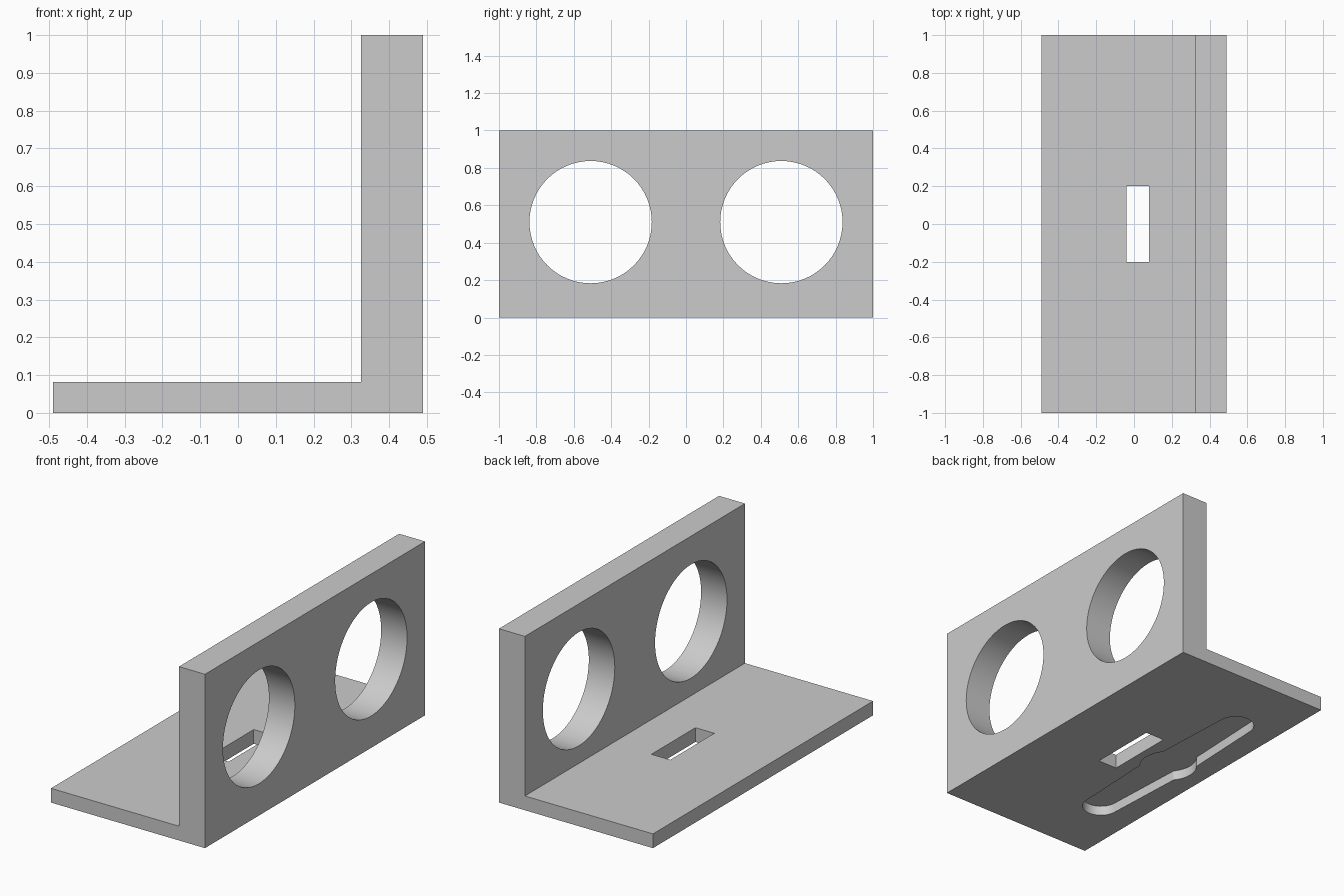
import bpy
import bmesh
from math import sin, cos, radians
from mathutils import Vector

cube = bpy.data.objects.get("Cube")
if cube:
    bpy.data.objects.remove(cube, do_unlink=True)

grey = bpy.data.materials.new("light grey")
grey.use_nodes = True
grey.diffuse_color = (0.6, 0.6, 0.6, 1)
grey.node_tree.nodes["Principled BSDF"].inputs["Base Color"].default_value = (0.6, 0.6, 0.6, 1)


def arc(cx, cy, r, start, end, steps):
    """Points on an arc, angles in degrees."""
    angles = [radians(start + (end - start) * i / steps) for i in range(steps + 1)]
    return [(cx + r * cos(a), cy + r * sin(a)) for a in angles]


def prism(name, outline, place, lo, hi):
    """Extrude a 2D outline from lo to hi; place(u, v, w) maps it to space."""
    bm = bmesh.new()
    base = bm.faces.new([bm.verts.new(place(u, v, lo)) for u, v in outline])
    shift = Vector(place(0, 0, hi)) - Vector(place(0, 0, lo))
    new = bmesh.ops.extrude_face_region(bm, geom=[base])["geom"]
    verts = [g for g in new if isinstance(g, bmesh.types.BMVert)]
    bmesh.ops.translate(bm, verts=verts, vec=shift)
    bmesh.ops.recalc_face_normals(bm, faces=bm.faces[:])
    mesh = bpy.data.meshes.new(name)
    bm.to_mesh(mesh)
    bm.free()
    mesh.materials.append(grey)
    obj = bpy.data.objects.new(name, mesh)
    bpy.context.collection.objects.link(obj)
    return obj


def along_x(u, v, w):
    return (w, u, v)


def along_y(u, v, w):
    return (u, w, v)


def along_z(u, v, w):
    return (u, v, w)


# L-shaped bracket: thin base plate and thick upright wall
HALF, WALL, FLOOR = 0.49, 0.325, 0.082
profile = [(-HALF, 0), (HALF, 0), (HALF, 1), (WALL, 1), (WALL, FLOOR), (-HALF, FLOOR)]
bracket = prism("bracket", profile, along_y, -1, 1)

# Two round openings through the wall
cutters = [prism("round_hole_cutter", arc(side * 0.51, 0.51, 0.327, 0, 354.375, 63),
                 along_x, 0.2, 0.6) for side in (-1, 1)]

# Rectangular slot through the base
slot = [(-0.04, -0.2), (0.08, -0.2), (0.08, 0.2), (-0.04, 0.2)]
cutters.append(prism("slot_cutter", slot, along_z, -0.1, 0.2))

# Two-armed recess in the underside: round hub with tapering, rounded arms
half = arc(0, 0, 0.155, -39, 39, 12) + arc(0, 0.57, 0.1, 0, 180, 20)
outline = half + [(-u, -v) for u, v in half]
outline = [(u - 0.243, v) for u, v in outline]
cutters.append(prism("arm_recess_cutter", outline, along_z, -0.1, 0.056))

# Cut the openings, then drop the cutters
bpy.context.view_layer.objects.active = bracket
for cutter in cutters:
    cutter.hide_render = True
    mod = bracket.modifiers.new("cut", "BOOLEAN")
    mod.operation = "DIFFERENCE"
    mod.solver = "EXACT"
    mod.object = cutter
    bpy.ops.object.modifier_apply(modifier=mod.name)
    bpy.data.objects.remove(cutter, do_unlink=True)

# Smooth bores, crisp edges
bpy.ops.object.select_all(action="DESELECT")
bracket.select_set(True)
bpy.ops.object.shade_smooth_by_angle(angle=radians(25))
